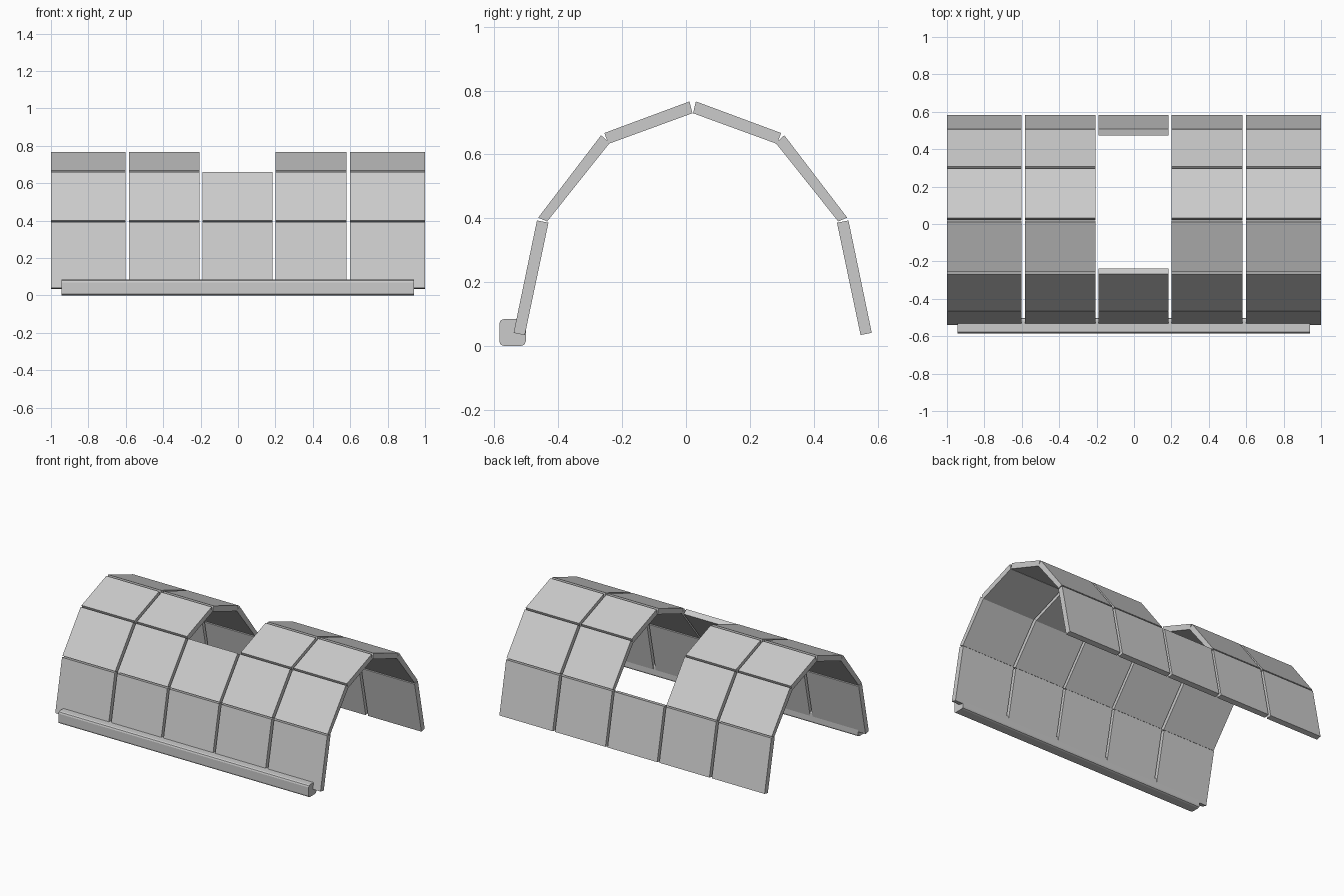
import bpy
import bmesh

cube = bpy.data.objects.get("Cube")
if cube:
    bpy.data.objects.remove(cube, do_unlink=True)

# Single light grey for every part
grey = bpy.data.materials.new("light_grey")
grey.use_nodes = True
COLOUR = (0.6, 0.6, 0.6, 1.0)
grey.diffuse_color = COLOUR
grey.node_tree.nodes["Principled BSDF"].inputs["Base Color"].default_value = COLOUR


def prism(name, profile, x0, x1):
    """Extrude a (y, z) profile along x."""
    bm = bmesh.new()
    face = bm.faces.new([bm.verts.new((x0, y, z)) for y, z in profile])
    ext = bmesh.ops.extrude_face_region(bm, geom=[face])
    moved = [v for v in ext["geom"] if isinstance(v, bmesh.types.BMVert)]
    bmesh.ops.translate(bm, verts=moved, vec=(x1 - x0, 0, 0))
    bmesh.ops.recalc_face_normals(bm, faces=bm.faces)
    mesh = bpy.data.meshes.new(name)
    bm.to_mesh(mesh)
    bm.free()
    mesh.materials.append(grey)
    obj = bpy.data.objects.new(name, mesh)
    bpy.context.collection.objects.link(obj)
    return obj


# Cross-sections of the front half of the arch, mirrored for the back
AXIS_Y = 0.021
SECTIONS = {
    "lower": [(-0.54, 0.041), (-0.505, 0.034), (-0.431, 0.386), (-0.467, 0.393)],
    "middle": [(-0.463, 0.402), (-0.435, 0.390), (-0.239, 0.636), (-0.266, 0.660)],
    "upper": [(-0.256, 0.667), (-0.243, 0.633), (0.02, 0.729), (0.011, 0.766)],
}
COLUMNS = [(-1, -0.602), (-0.584, -0.206), (-0.19, 0.184), (0.2, 0.58), (0.598, 1)]
# The centre column is left open over the roof and the back
OPEN = {("front", "upper"), ("back", "middle"), ("back", "upper")}

# Curved shell of flat panels
for col, (x0, x1) in enumerate(COLUMNS):
    for row, profile in SECTIONS.items():
        for side in ("front", "back"):
            if col == 2 and (side, row) in OPEN:
                continue
            pts = profile
            if side == "back":
                pts = [(2 * AXIS_Y - y, z) for y, z in profile]
            prism(f"{side}_{row}_panel_{col + 1}", pts, x0, x1)

# Rounded rail along the front foot
rail = prism("front_rail", [(-0.585, 0), (-0.502, 0), (-0.502, 0.084), (-0.585, 0.084)],
             -0.945, 0.942)
bm = bmesh.new()
bm.from_mesh(rail.data)
long_edges = [e for e in bm.edges if abs(e.verts[0].co.x - e.verts[1].co.x) > 1]
bmesh.ops.bevel(bm, geom=long_edges, offset=0.014, segments=2, profile=0.5, affect="EDGES")
bm.to_mesh(rail.data)
bm.free()
